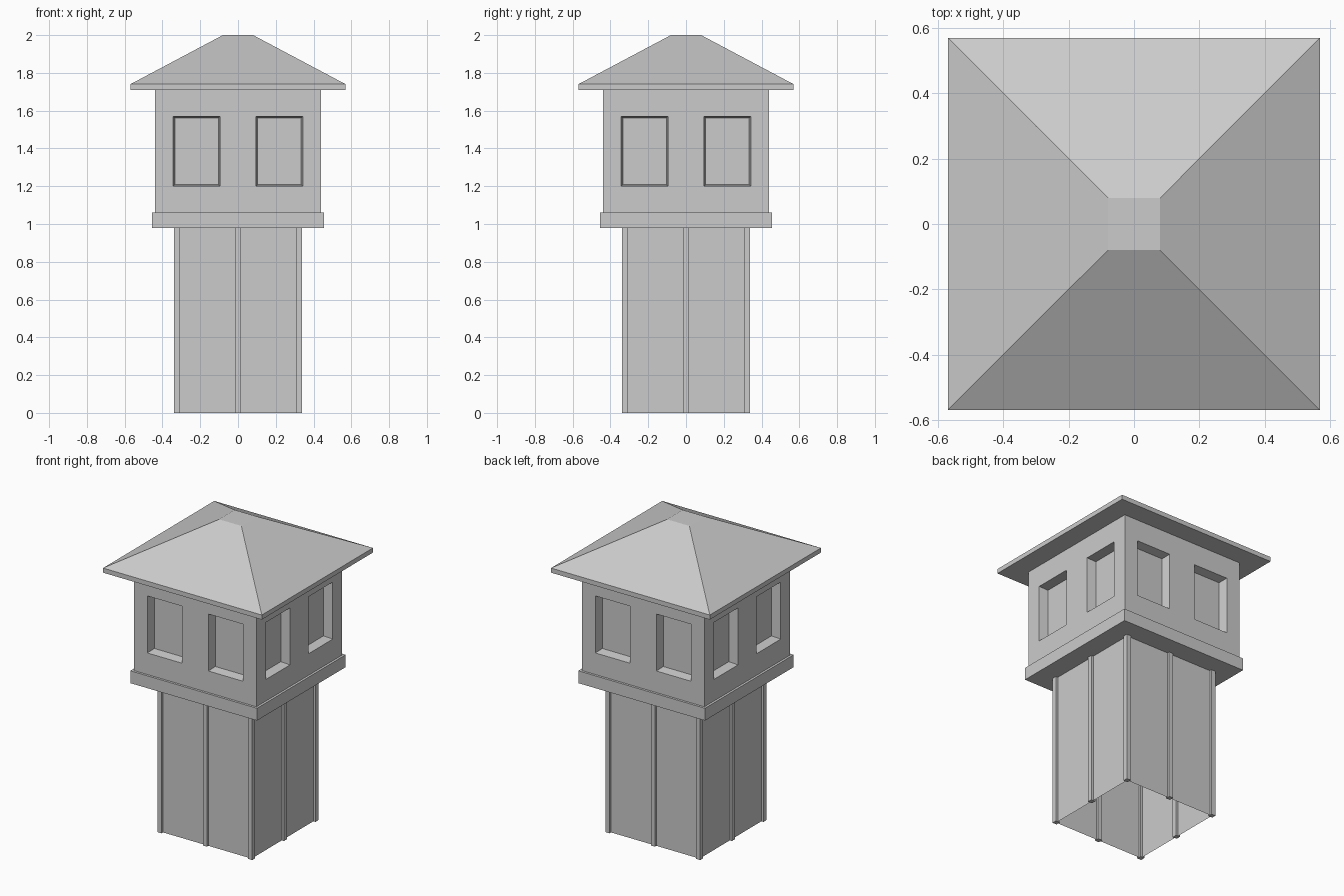
import bpy, bmesh
from mathutils import Vector

if "Cube" in bpy.data.objects:
    bpy.data.objects.remove(bpy.data.objects["Cube"], do_unlink=True)

# One plain grey for the whole tower
grey = bpy.data.materials.new("plain grey")
grey.use_nodes = True
colour = (0.6, 0.6, 0.6, 1)
grey.diffuse_color = colour
grey.node_tree.nodes["Principled BSDF"].inputs["Base Color"].default_value = colour


def finish(name, bm):
    mesh = bpy.data.meshes.new(name)
    bm.normal_update()
    bm.to_mesh(mesh)
    bm.free()
    mesh.materials.append(grey)
    obj = bpy.data.objects.new(name, mesh)
    bpy.context.collection.objects.link(obj)
    return obj


def add_box(bm, low, high):
    low, high = Vector(low), Vector(high)
    verts = bmesh.ops.create_cube(bm, size=1)["verts"]
    for v in verts:
        v.co = (low + high) / 2 + v.co * (high - low)
    return verts


def square_box(name, half, bottom, top):
    bm = bmesh.new()
    add_box(bm, (-half, -half, bottom), (half, half, top))
    return finish(name, bm)


POST, MID, SHAFT_TOP = 0.03, 0.325, 0.98

# Shaft: thin cladding, open underneath
bm = bmesh.new()
add_box(bm, (-MID, -MID, 0), (MID, MID, SHAFT_TOP))
bmesh.ops.delete(bm, geom=[f for f in bm.faces if abs(f.normal.z) > 0.5], context="FACES")
finish("shaft_cladding", bm)

# Eight posts: corners and the middle of each side
bm = bmesh.new()
for x in (-MID, 0, MID):
    for y in (-MID, 0, MID):
        if x or y:
            add_box(bm, (x - POST / 2, y - POST / 2, 0), (x + POST / 2, y + POST / 2, SHAFT_TOP))
finish("shaft_posts", bm)

# Floor slab under the cabin
square_box("floor_slab", 0.455, SHAFT_TOP, 1.06)

# Cabin: a box cut along the window edges, with the window faces pushed in
bm = bmesh.new()
add_box(bm, (-0.44, -0.44, 1.06), (0.44, 0.44, 1.71))
cuts = [(axis, s * d) for axis in (0, 1) for s in (-1, 1) for d in (0.095, 0.343)]
cuts += [(2, 1.20), (2, 1.57)]
for axis, position in cuts:
    normal, point = Vector(), Vector()
    normal[axis], point[axis] = 1, position
    bmesh.ops.bisect_plane(bm, geom=bm.verts[:] + bm.edges[:] + bm.faces[:],
                           plane_co=point, plane_no=normal)
bm.normal_update()


def is_window(face):
    c = face.calc_center_median()
    along = c.x if abs(face.normal.y) > 0.5 else c.y
    return abs(face.normal.z) < 0.5 and 1.2 < c.z < 1.57 and 0.095 < abs(along) < 0.343


panes = [f for f in bm.faces if is_window(f)]
bmesh.ops.inset_individual(bm, faces=panes, thickness=0.012, depth=-0.06)
finish("cabin", bm)

# Roof: eaves slab with a sloped hip and a small flat top
square_box("roof_eaves", 0.57, 1.71, 1.74)
bm = bmesh.new()
for v in add_box(bm, (-0.57, -0.57, 1.74), (0.57, 0.57, 2)):
    if v.co.z > 1.9:
        v.co.x *= 0.08 / 0.57
        v.co.y *= 0.08 / 0.57
finish("roof_hip", bm)
